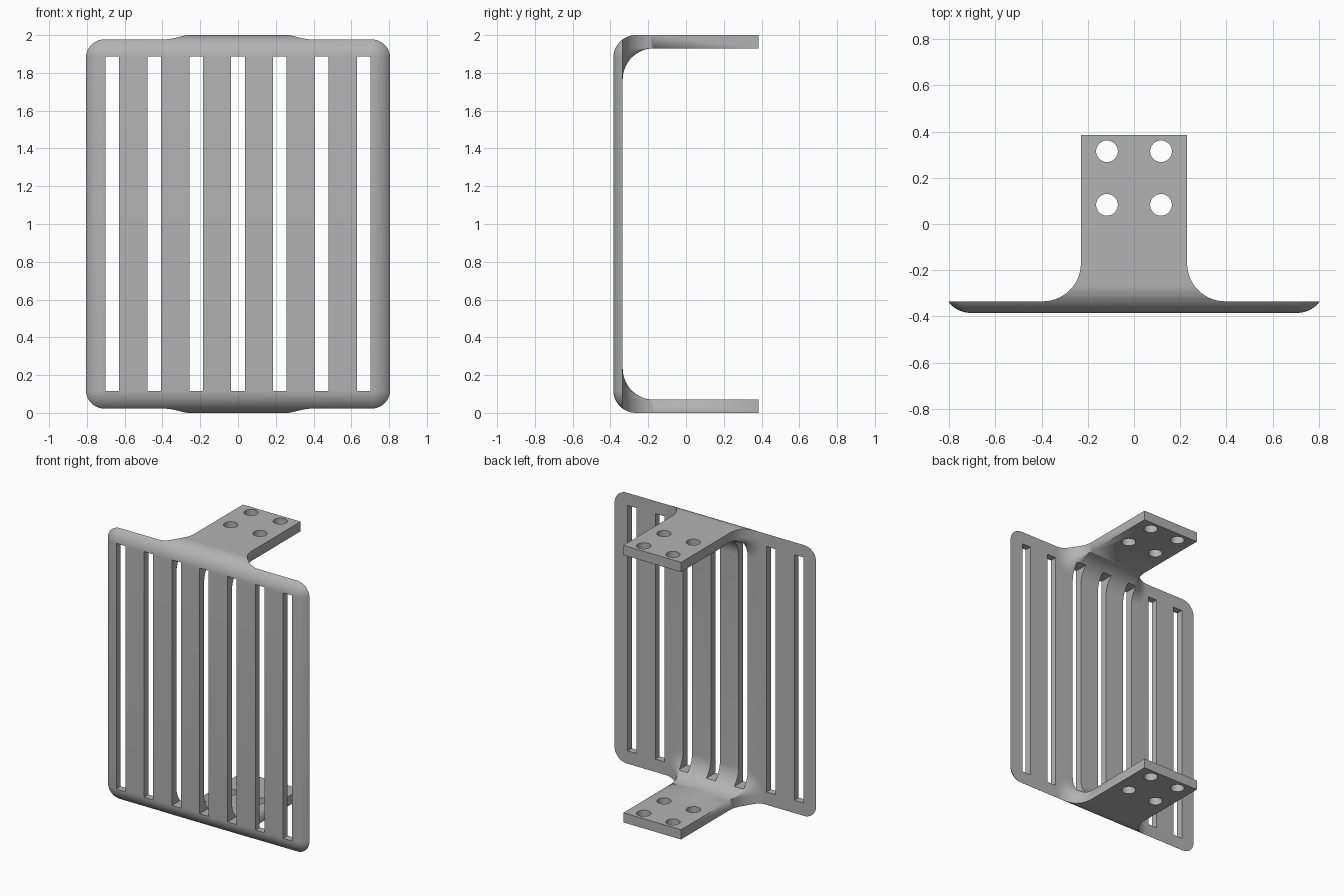
import bpy, bmesh
from math import sin, cos, pi
from mathutils import Matrix

if "Cube" in bpy.data.objects:
    bpy.data.objects.remove(bpy.data.objects["Cube"], do_unlink=True)

BACK = -0.335      # rear face of the grille plate
FILLET = 0.165     # sweep between plate and arms
ROUND = 0.12       # rounding of the outer front edges
STEPS = 14

grey = bpy.data.materials.new("plain grey")
grey.use_nodes = True
grey.diffuse_color = (0.45, 0.45, 0.45, 1)
grey.node_tree.nodes["Principled BSDF"].inputs["Base Color"].default_value = grey.diffuse_color


def finish(name, bm):
    bmesh.ops.recalc_face_normals(bm, faces=bm.faces)
    mesh = bpy.data.meshes.new(name)
    bm.to_mesh(mesh)
    bm.free()
    mesh.materials.append(grey)
    obj = bpy.data.objects.new(name, mesh)
    bpy.context.collection.objects.link(obj)
    return obj


def add_box(bm, lo, hi):
    mid = [(a + b) / 2 for a, b in zip(lo, hi)]
    size = [b - a for a, b in zip(lo, hi)]
    bmesh.ops.create_cube(bm, size=1, matrix=Matrix.Translation(mid) @ Matrix.Diagonal((*size, 1)))


def combine(target, tool, operation):
    mod = target.modifiers.new(operation.lower(), 'BOOLEAN')
    mod.operation, mod.object, mod.solver = operation, tool, 'EXACT'
    bpy.context.view_layer.objects.active = target
    bpy.ops.object.modifier_apply(modifier=mod.name)
    bpy.data.objects.remove(tool, do_unlink=True)


def arm(name, upper):
    """Flat arm whose section swells into the plate along a concave fillet."""
    stations = [(BACK - 0.03, FILLET)]
    for i in range(STEPS + 1):
        a = pi / 2 * (1 - i / STEPS)
        stations.append((BACK + FILLET * (1 - sin(a)), FILLET * (1 - cos(a))))
    stations.append((0.385, 0))
    bm = bmesh.new()
    rings = []
    for y, d in stations:
        pts = [(-0.23 - d, 2.1)]
        for side in (-1, 1):
            for i in range(STEPS + 1):
                a = pi / 2 * i / STEPS
                if side > 0:
                    a = pi / 2 - a
                pts.append((side * (0.23 + d * cos(a)), 1.93 - d * sin(a)))
        pts.append((0.23 + d, 2.1))
        rings.append([bm.verts.new((x, y, z if upper else 2 - z)) for x, z in pts])
    n = len(rings[0])
    for r, s in zip(rings, rings[1:]):
        for i in range(n):
            j = (i + 1) % n
            bm.faces.new((r[i], r[j], s[j], s[i]))
    bm.faces.new(rings[0])
    bm.faces.new(rings[-1])
    bmesh.ops.remove_doubles(bm, verts=bm.verts, dist=0.00001)
    return finish(name, bm)


# Plate blank joined with both arms
bm = bmesh.new()
add_box(bm, (-1, -0.5, -0.2), (1, BACK, 2.2))
bracket = finish("grille_bracket", bm)
combine(bracket, arm("upper_arm", True), 'UNION')
combine(bracket, arm("lower_arm", False), 'UNION')

# Outer envelope with rounded front edges
bm = bmesh.new()
add_box(bm, (-0.8275, -0.385, 0), (0.8275, 1, 2))
bmesh.ops.bevel(bm, geom=bm.edges[:], offset=ROUND, segments=12, profile=0.5, affect='EDGES')
combine(bracket, finish("envelope", bm), 'INTERSECT')

# Seven upright slots
bm = bmesh.new()
for i in range(-3, 4):
    x = i * 0.222
    add_box(bm, (x - 0.036, -0.6, 0.115), (x + 0.036, 0.6, 1.887))
combine(bracket, finish("slots", bm), 'DIFFERENCE')

# Four bolt holes through each arm
bm = bmesh.new()
for x in (-0.117, 0.117):
    for y in (0.083, 0.315):
        bmesh.ops.create_cone(bm, cap_ends=True, segments=40, radius1=0.047, radius2=0.047,
                              depth=3, matrix=Matrix.Translation((x, y, 1)))
combine(bracket, finish("bolt_holes", bm), 'DIFFERENCE')

# Smooth the curved areas, keep the edges crisp
bpy.ops.object.select_all(action='DESELECT')
bracket.select_set(True)
bpy.context.view_layer.objects.active = bracket
bpy.ops.object.shade_smooth_by_angle(angle=pi / 6)
